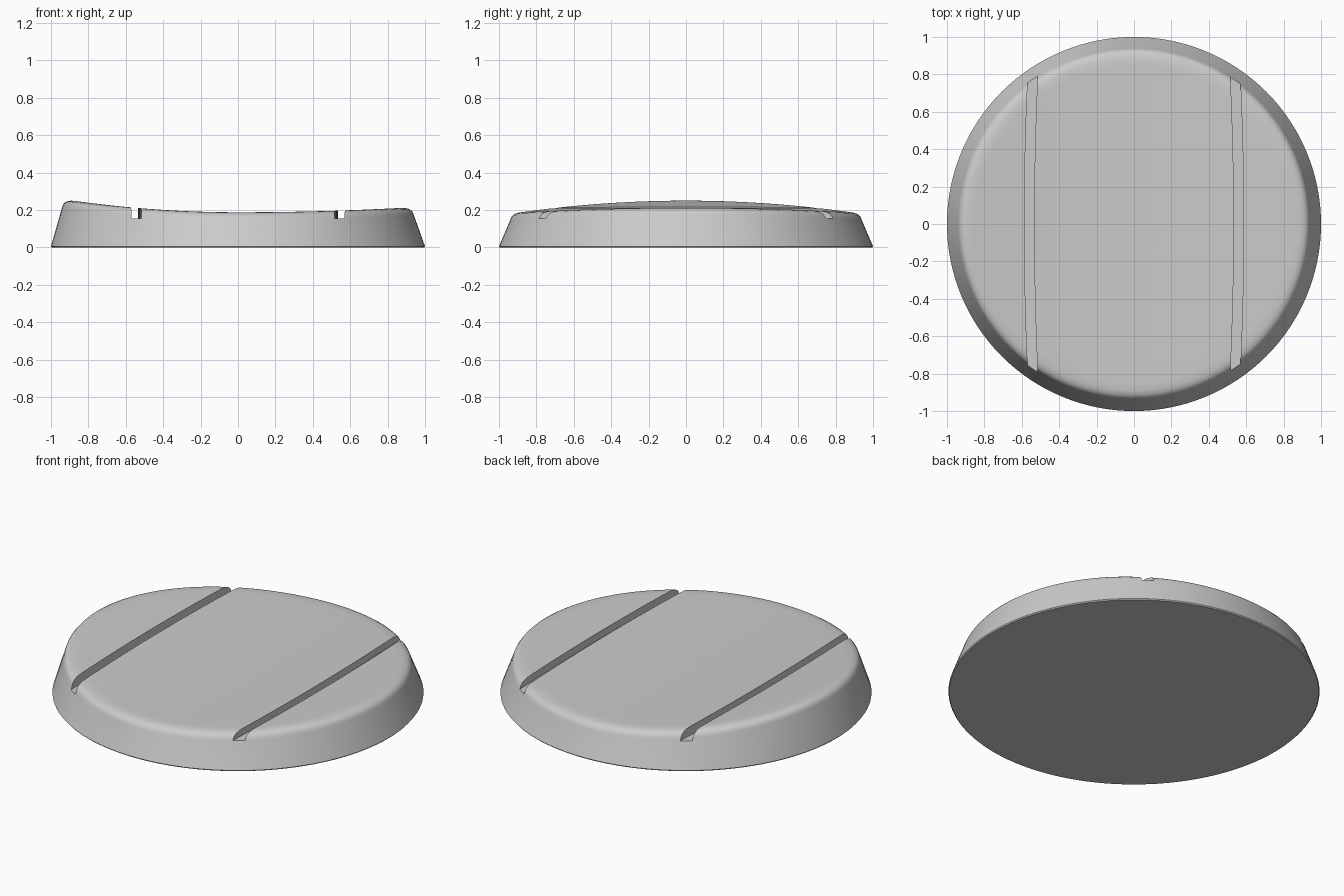
import bpy, bmesh, math

cube = bpy.data.objects.get("Cube")
if cube:
    bpy.data.objects.remove(cube, do_unlink=True)

SEGMENTS = 128

stone = bpy.data.materials.new("plain grey")
stone.use_nodes = True
GREY = (0.6, 0.6, 0.6, 1)
stone.diffuse_color = GREY
stone.node_tree.nodes["Principled BSDF"].inputs["Base Color"].default_value = GREY


def make_object(name, bm):
    bmesh.ops.recalc_face_normals(bm, faces=bm.faces[:])
    mesh = bpy.data.meshes.new(name)
    bm.to_mesh(mesh)
    bm.free()
    mesh.materials.append(stone)
    ob = bpy.data.objects.new(name, mesh)
    bpy.context.collection.objects.link(ob)
    return ob


def bridge(bm, a, b):
    for i in range(len(a)):
        j = (i + 1) % len(a)
        bm.faces.new((a[i], a[j], b[j], b[i]))


def top_height(x):
    # Dished top, with the right side rising higher than the left
    return 0.188 + (0.08 if x < 0 else 0.031) * x * x


# Round base: tapered wall, rounded rim, dished top
bm = bmesh.new()


def ring(radius, height):
    verts = []
    for i in range(SEGMENTS):
        a = math.tau * i / SEGMENTS
        x, y = radius * math.cos(a), radius * math.sin(a)
        verts.append(bm.verts.new((x, y, height(x))))
    return verts


rings = [ring(0.995, lambda x: 0), ring(1, lambda x: 0.006)]
rim = [(0.94, 0.042), (0.935, 0.028), (0.926, 0.016), (0.912, 0.007), (0.89, 0.001)]
inner = [(0.85 - 0.08 * i, 0) for i in range(11)]
for radius, drop in rim + inner:
    rings.append(ring(radius, lambda x, d=drop: top_height(x) - d))
for low, high in zip(rings, rings[1:]):
    bridge(bm, low, high)
bm.faces.new(rings[0])
centre = bm.verts.new((0, 0, top_height(0)))
for i in range(SEGMENTS):
    bm.faces.new((rings[-1][i], rings[-1][(i + 1) % SEGMENTS], centre))
base = make_object("round_base", bm)


# Two gently bowed grooves running from front to back
def groove_cutter(name, side):
    bm = bmesh.new()
    sections = []
    for i in range(25):
        y = -1.05 + 2.1 * i / 24
        mid = 0.56 - 0.03 * y * y
        corners = [(-0.026, 0.156), (0.026, 0.156), (0.026, 0.4), (-0.026, 0.4)]
        sections.append([bm.verts.new((side * (mid + dx), y, z)) for dx, z in corners])
    for a, b in zip(sections, sections[1:]):
        bridge(bm, a, b)
    bm.faces.new(sections[0])
    bm.faces.new(sections[-1])
    ob = make_object(name, bm)
    ob.hide_render = True
    return ob


bpy.ops.object.select_all(action="DESELECT")
base.select_set(True)
bpy.context.view_layer.objects.active = base
for name, side in (("left_groove_cutter", 1), ("right_groove_cutter", -1)):
    cutter = groove_cutter(name, side)
    mod = base.modifiers.new("groove", "BOOLEAN")
    mod.operation = "DIFFERENCE"
    mod.solver = "EXACT"
    mod.object = cutter
    bpy.ops.object.modifier_apply(modifier=mod.name)
    bpy.data.objects.remove(cutter, do_unlink=True)

bpy.ops.object.shade_smooth_by_angle(angle=math.radians(40))
